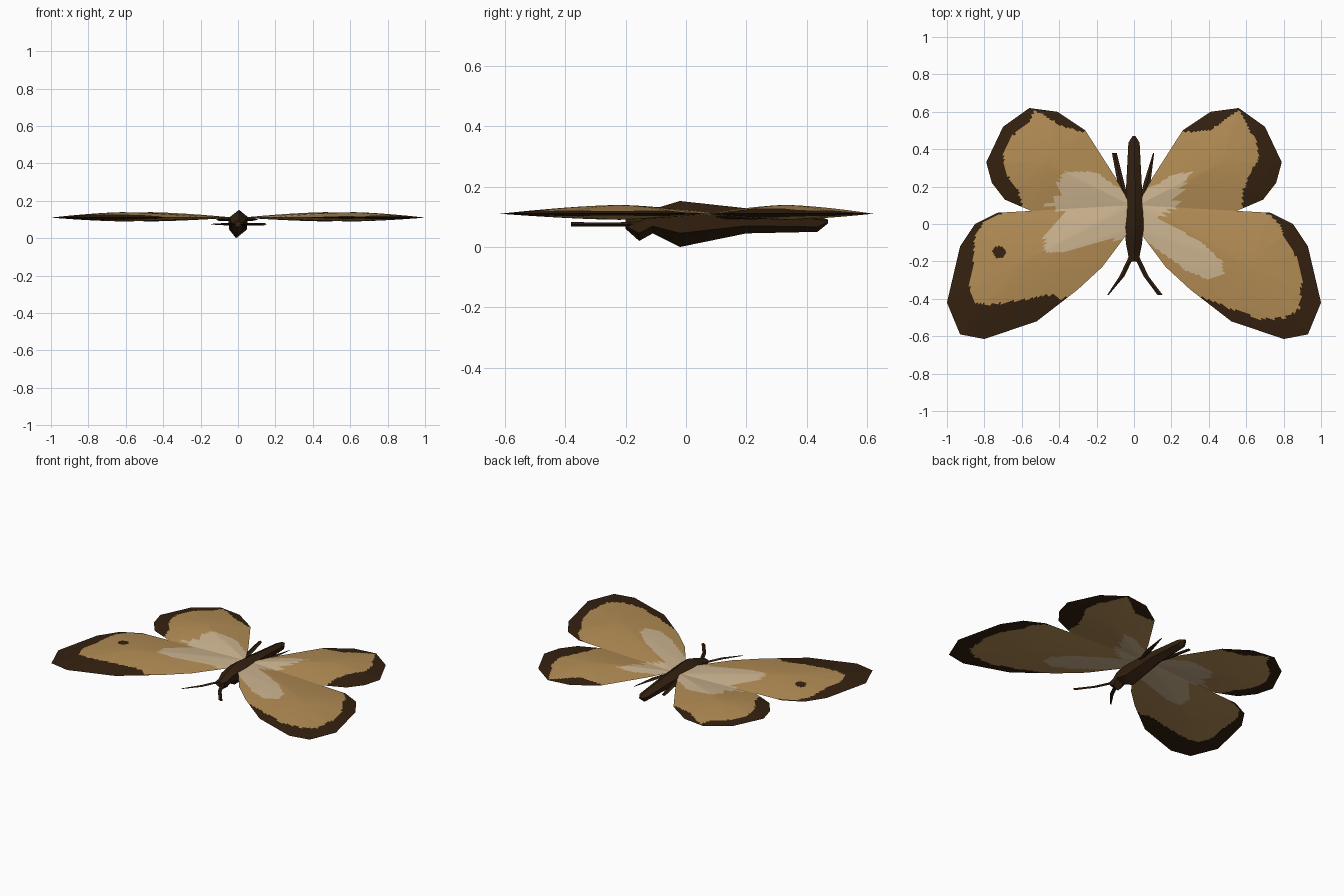
import bpy, bmesh, math
from mathutils import Vector

if "Cube" in bpy.data.objects:
    bpy.data.objects.remove(bpy.data.objects["Cube"])


def material(name, rgb):
    m = bpy.data.materials.new(name)
    m.diffuse_color = (*rgb, 1)
    m.use_nodes = True
    m.node_tree.nodes["Principled BSDF"].inputs["Base Color"].default_value = m.diffuse_color
    return m


DARK = material("dark_brown", (0.034, 0.015, 0.005))
TAN = material("tan", (0.45, 0.265, 0.09))
CREAM = material("cream", (0.61, 0.46, 0.28))


def finish(name, bm, mats, angle):
    bmesh.ops.recalc_face_normals(bm, faces=bm.faces)
    me = bpy.data.meshes.new(name)
    bm.to_mesh(me)
    bm.free()
    ob = bpy.data.objects.new(name, me)
    bpy.context.collection.objects.link(ob)
    for m in mats:
        me.materials.append(m)
    if angle:
        bpy.ops.object.select_all(action='DESELECT')
        ob.select_set(True)
        bpy.context.view_layer.objects.active = ob
        bpy.ops.object.shade_smooth_by_angle(angle=math.radians(angle))
    return ob


def inside(x, y, poly):
    hit = False
    for (ax, ay), (bx, by) in zip(poly, poly[1:] + poly[:1]):
        if (ay > y) != (by > y) and x < ax + (y - ay) * (bx - ax) / (by - ay):
            hit = not hit
    return hit


# Wing outlines for the +x side
FORE = [(0.02, 0.10), (0.55, 0.07), (0.73, 0.06), (0.85, 0.0), (0.93, -0.12), (1.0, -0.42),
        (0.93, -0.59), (0.80, -0.615), (0.52, -0.52), (0.30, -0.35), (0.17, -0.23), (0.02, -0.03)]
HIND = [(0.02, 0.10), (0.10, 0.25), (0.26, 0.50), (0.41, 0.60), (0.56, 0.62), (0.70, 0.52),
        (0.79, 0.33), (0.76, 0.22), (0.69, 0.13), (0.55, 0.07)]

# Inner tan fields; everything outside them is the dark border
TAN_FORE = {
    1: [(0, 0.2), (0.70, 0.07), (0.78, 0), (0.81, -0.09), (0.87, -0.17), (0.90, -0.30), (0.88, -0.46),
        (0.81, -0.50), (0.68, -0.51), (0.57, -0.47), (0.35, -0.39), (0.2, -0.4), (0, -0.2)],
    -1: [(0, 0.2), (-0.69, 0.07), (-0.80, 0.01), (-0.85, -0.07), (-0.86, -0.2), (-0.88, -0.35),
         (-0.86, -0.42), (-0.77, -0.43), (-0.61, -0.41), (-0.45, -0.38), (-0.36, -0.40), (-0.2, -0.4), (0, -0.2)]}
TAN_HIND = {
    1: [(0, 0.0), (0, 0.4), (0.24, 0.49), (0.41, 0.50), (0.50, 0.57), (0.57, 0.61), (0.60, 0.53),
        (0.65, 0.45), (0.67, 0.36), (0.62, 0.27), (0.58, 0.17), (0.58, 0.05)],
    -1: [(0, 0.0), (0, 0.4), (-0.24, 0.48), (-0.40, 0.53), (-0.53, 0.61), (-0.56, 0.55), (-0.65, 0.47),
         (-0.70, 0.37), (-0.69, 0.28), (-0.62, 0.18), (-0.58, 0.05)]}

# Pale patches at the wing roots
PALE = {
    1: [(0, 0.22), (0.1, 0.2), (0.2, 0.26), (0.31, 0.28), (0.25, 0.18), (0.22, 0.1), (0.12, 0.03),
        (0.2, -0.01), (0.35, -0.09), (0.47, -0.2), (0.48, -0.27), (0.4, -0.3), (0.28, -0.25),
        (0.1, -0.12), (0, -0.1)],
    -1: [(0, 0.22), (-0.1, 0.2), (-0.2, 0.28), (-0.37, 0.28), (-0.41, 0.22), (-0.38, 0.18),
         (-0.47, 0.1), (-0.38, 0.06), (-0.4, 0.0), (-0.48, -0.07), (-0.47, -0.15), (-0.38, -0.15),
         (-0.12, -0.08), (0, -0.1)]}


def wing(name, outline, centre, side, field, spot=None, steps=8, rings=28):
    """Thin pillow: rings of the outline shrinking to the centre, above and below."""
    rim = []
    for a, b in zip(outline, outline[1:] + outline[:1]):
        rim += [Vector(a).lerp(Vector(b), i / steps) for i in range(steps)]
    c, n = Vector(centre), len(rim)
    bm = bmesh.new()
    edge = [bm.verts.new((side * p.x, p.y, 0.11)) for p in rim]
    for height in (0.029, -0.02):
        loops = [edge]
        for r in range(1, rings):
            t = 1 - r / rings
            z = 0.11 + height * (1 - t ** 1.5)
            loops.append([bm.verts.new((side * q.x, q.y, z)) for q in (c.lerp(p, t) for p in rim)])
        tip = bm.verts.new((side * c.x, c.y, 0.11 + height))
        faces = []
        for o, i in zip(loops, loops[1:]):
            faces += [bm.faces.new((o[k], o[(k + 1) % n], i[(k + 1) % n], i[k])) for k in range(n)]
        last = loops[-1]
        faces += [bm.faces.new((last[k], last[(k + 1) % n], tip)) for k in range(n)]
        for f in faces:
            m = f.calc_center_median()
            if inside(m.x, m.y, PALE[side]):
                f.material_index = 2
            elif inside(m.x, m.y, field[side]):
                f.material_index = 1
            if spot and height > 0 and (m.xy - Vector(spot)).length < 0.033:
                f.material_index = 0
    return finish(name, bm, (DARK, TAN, CREAM), 12)


for side, label in ((1, "right"), (-1, "left")):
    wing(label + "_forewing", FORE, (0.62, -0.22), side, TAN_FORE, (-0.72, -0.15) if side < 0 else None)
    wing(label + "_hindwing", HIND, (0.47, 0.33), side, TAN_HIND)

# Body: six-sided sections (y, half width, bottom, top)
SECTIONS = [(-0.20, 0.025, 0.06, 0.09), (-0.155, 0.033, 0.02, 0.105), (-0.11, 0.042, 0.045, 0.125),
            (-0.02, 0.052, 0.0, 0.152), (0.2, 0.042, 0.045, 0.128), (0.435, 0.03, 0.05, 0.105),
            (0.47, 0.008, 0.078, 0.09)]
bm = bmesh.new()
loops = []
for y, w, lo, hi in SECTIONS:
    h = hi - lo
    pts = [(0.1, 1), (1, 0.75), (0.9, 0.3), (-0.2, 0), (-0.9, 0.3), (-1, 0.7)]
    loops.append([bm.verts.new((w * a, y, lo + h * b)) for a, b in pts])
for a, b in zip(loops, loops[1:]):
    for k in range(6):
        bm.faces.new((a[k], a[(k + 1) % 6], b[(k + 1) % 6], b[k]))
bm.faces.new(loops[0])
bm.faces.new(loops[-1])
finish("body", bm, (DARK,), 30)


def blade(name, path):
    """Slim diamond-section strip along (x, y, z, half width) points."""
    bm = bmesh.new()
    rows = [[bm.verts.new(v) for v in ((x - w, y, z), (x, y, z + w * 0.5), (x + w, y, z), (x, y, z - w * 0.5))]
            for x, y, z, w in path]
    for a, b in zip(rows, rows[1:]):
        for k in range(4):
            bm.faces.new((a[k], a[(k + 1) % 4], b[(k + 1) % 4], b[k]))
    bm.faces.new(rows[0])
    bm.faces.new(rows[-1])
    finish(name, bm, (DARK,), 0)


# Antennae at the head, slim legs trailing beside the abdomen
for s, label, end in ((1, "right", 0.014), (-1, "left", 0.004)):
    blade(label + "_antenna", [(s * 0.012, -0.17, 0.075, 0.014), (s * 0.065, -0.28, 0.075, 0.013),
                               (s * 0.14, -0.38, 0.075, end)])
    blade(label + "_hind_leg", [(s * 0.035, 0.10, 0.10, 0.012), (s * 0.07, 0.22, 0.10, 0.018),
                                (s * 0.105, 0.38, 0.10, 0.008 - s * 0.005)])
